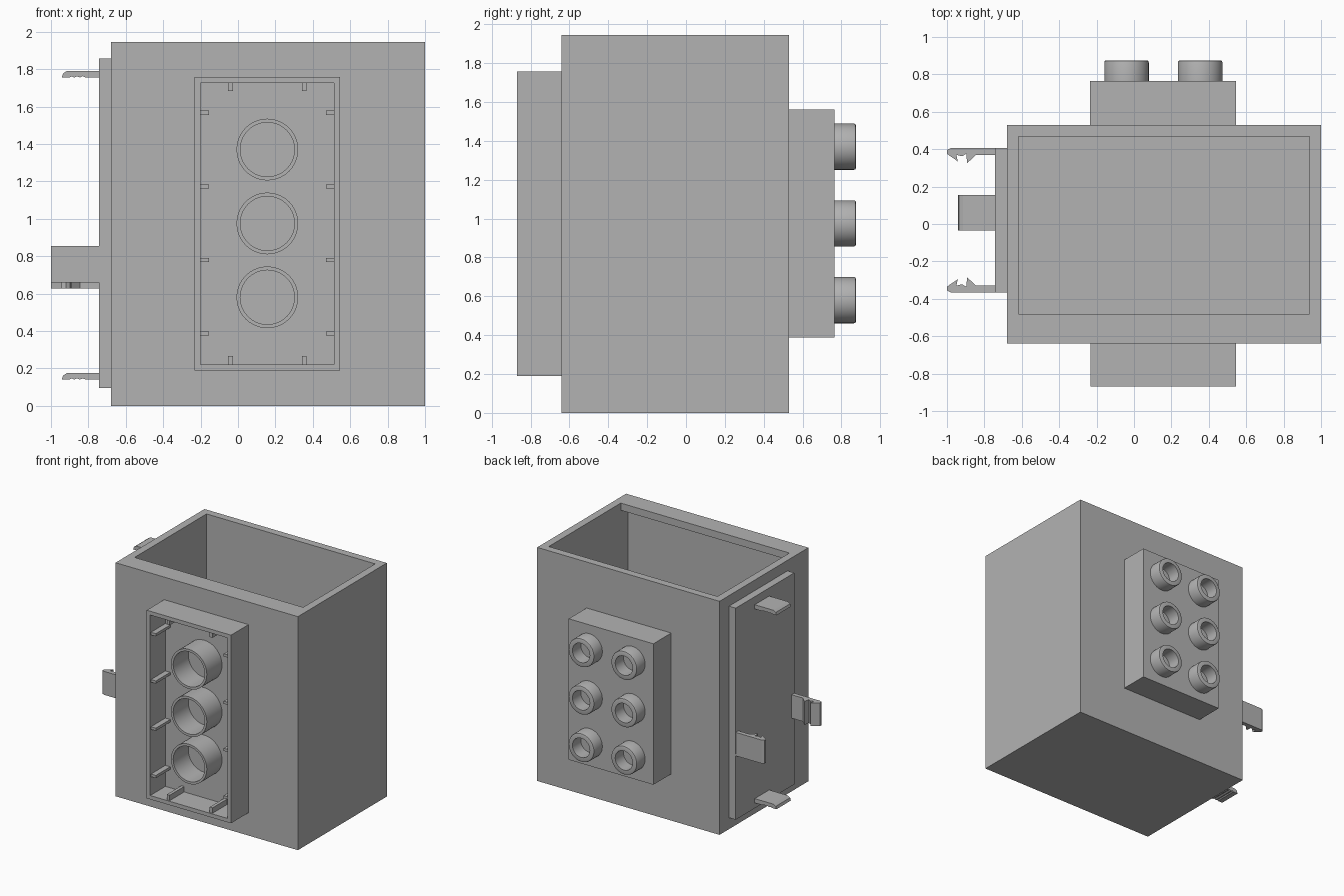
import bpy, bmesh, math
from mathutils import Vector, Matrix

cube = bpy.data.objects.get("Cube")
if cube:
    bpy.data.objects.remove(cube, do_unlink=True)

grey = bpy.data.materials.new("plain grey")
grey.use_nodes = True
GREY = (0.45, 0.45, 0.45, 1)
grey.diffuse_color = GREY
grey.node_tree.nodes["Principled BSDF"].inputs["Base Color"].default_value = GREY


def finish(name, bm, smooth=False):
    bmesh.ops.recalc_face_normals(bm, faces=bm.faces[:])
    mesh = bpy.data.meshes.new(name)
    bm.to_mesh(mesh)
    bm.free()
    mesh.materials.append(grey)
    obj = bpy.data.objects.new(name, mesh)
    bpy.context.collection.objects.link(obj)
    if smooth:
        bpy.ops.object.select_all(action="DESELECT")
        obj.select_set(True)
        bpy.context.view_layer.objects.active = obj
        bpy.ops.object.shade_smooth_by_angle(angle=math.radians(35))
    return obj


def block(name, x, y, z, open_dir=None, wall=0, depth=0):
    """Box from (low, high) ranges; open_dir hollows it from that side."""
    bm = bmesh.new()
    low, high = (Vector(p) for p in zip(x, y, z))
    size = Matrix.Diagonal((*(high - low), 1))
    bmesh.ops.create_cube(bm, size=1, matrix=Matrix.Translation((low + high) / 2) @ size)
    if open_dir:
        bm.normal_update()
        out = Vector(open_dir)
        mouth = max(bm.faces, key=lambda f: f.normal.dot(out))
        bmesh.ops.inset_region(bm, faces=[mouth], thickness=wall, use_even_offset=True)
        floor = bmesh.ops.extrude_discrete_faces(bm, faces=[mouth])["faces"][0]
        bmesh.ops.translate(bm, verts=floor.verts[:], vec=-out * depth)
    return finish(name, bm)


def ring(name, profile, centre, facing):
    """Revolve (radius, height) points around the y axis."""
    bm = bmesh.new()
    verts = [bm.verts.new((r, facing * h, 0)) for r, h in profile]
    edges = [bm.edges.new(pair) for pair in zip(verts, verts[1:])]
    bmesh.ops.spin(bm, geom=verts + edges, cent=(0, 0, 0), axis=(0, 1, 0),
                   angle=math.tau, steps=40, use_merge=True)
    bmesh.ops.remove_doubles(bm, verts=bm.verts[:], dist=0.0001)
    bmesh.ops.translate(bm, verts=bm.verts[:], vec=centre)
    return finish(name, bm, True)


def extrusion(name, points, vec):
    bm = bmesh.new()
    face = bm.faces.new([bm.verts.new(p) for p in points])
    new = bmesh.ops.extrude_face_region(bm, geom=[face], use_keep_orig=True)["geom"]
    moved = [v for v in new if isinstance(v, bmesh.types.BMVert)]
    bmesh.ops.translate(bm, verts=moved, vec=vec)
    return finish(name, bm)


# Open container with an overhanging lip inside its front wall
block("container", (-0.68, 1), (-0.64, 0.53), (0, 1.945), (0, 0, 1), 0.063, 1.88)
block("front_wall_lip", (-0.62, 0.94), (-0.58, -0.48), (1.885, 1.945))

# Hollow socket block on the front
block("socket_block", (-0.232, 0.545), (-0.87, -0.64), (0.19, 1.757),
      (0, -1, 0), 0.032, 0.2)
ROWS = (0.58, 0.975, 1.37)
for z in ROWS:
    ring("socket_tube", [(0.145, 0), (0.145, 0.2), (0.165, 0.2), (0.165, 0)],
         (0.157, -0.67, z), -1)

# Ribs around the inside of the socket
RIB_Y = (-0.86, -0.66)
for x in (-0.04, 0.354):
    for z in (0.22, 1.683):
        block("end_rib", (x - 0.013, x + 0.013), RIB_Y, (z, z + 0.047))
for z in (0.386, 0.78, 1.173, 1.567):
    for x in (-0.202, 0.47):
        block("side_rib", (x, x + 0.047), RIB_Y, (z - 0.011, z + 0.011))

# Stud block on the back
block("stud_block", (-0.235, 0.545), (0.53, 0.765), (0.388, 1.562))
STUD = [(0.08, 0), (0.08, 0.11), (0.108, 0.11), (0.116, 0.107), (0.119, 0.098), (0.119, 0)]
for x in (-0.04, 0.354):
    for z in ROWS:
        ring("stud", STUD, (x, 0.765, z), 1)

# Mounting plate on the side
block("side_plate", (-0.742, -0.68), (-0.365, 0.405), (0.095, 1.857))

# Barbed clips, mirrored front to back
HOOK = [(-0.74, 0.405), (-0.98, 0.405), (-1, 0.395), (-1, 0.375), (-0.942, 0.335),
        (-0.95, 0.37), (-0.92, 0.362), (-0.897, 0.375), (-0.892, 0.325),
        (-0.845, 0.37), (-0.74, 0.37)]
MIDDLE = 0.02
extrusion("back_clip", [(x, y, 0.627) for x, y in HOOK], (0, 0, 0.195))
extrusion("front_clip", [(x, 2 * MIDDLE - y, 0.66) for x, y in HOOK], (0, 0, 0.195))

# Rippled tongues near the top and bottom of the plate
TONGUE = [(-0.74, 0.035), (-0.915, 0.035), (-0.935, 0.022), (-0.942, 0), (-0.9, 0),
          (-0.89, 0.007), (-0.875, 0), (-0.86, 0.007), (-0.845, 0), (-0.83, 0.007),
          (-0.815, 0), (-0.74, 0)]
for name, base in (("upper_tongue", 1.755), ("lower_tongue", 0.14)):
    extrusion(name, [(x, -0.035, base + z) for x, z in TONGUE], (0, 0.19, 0))
